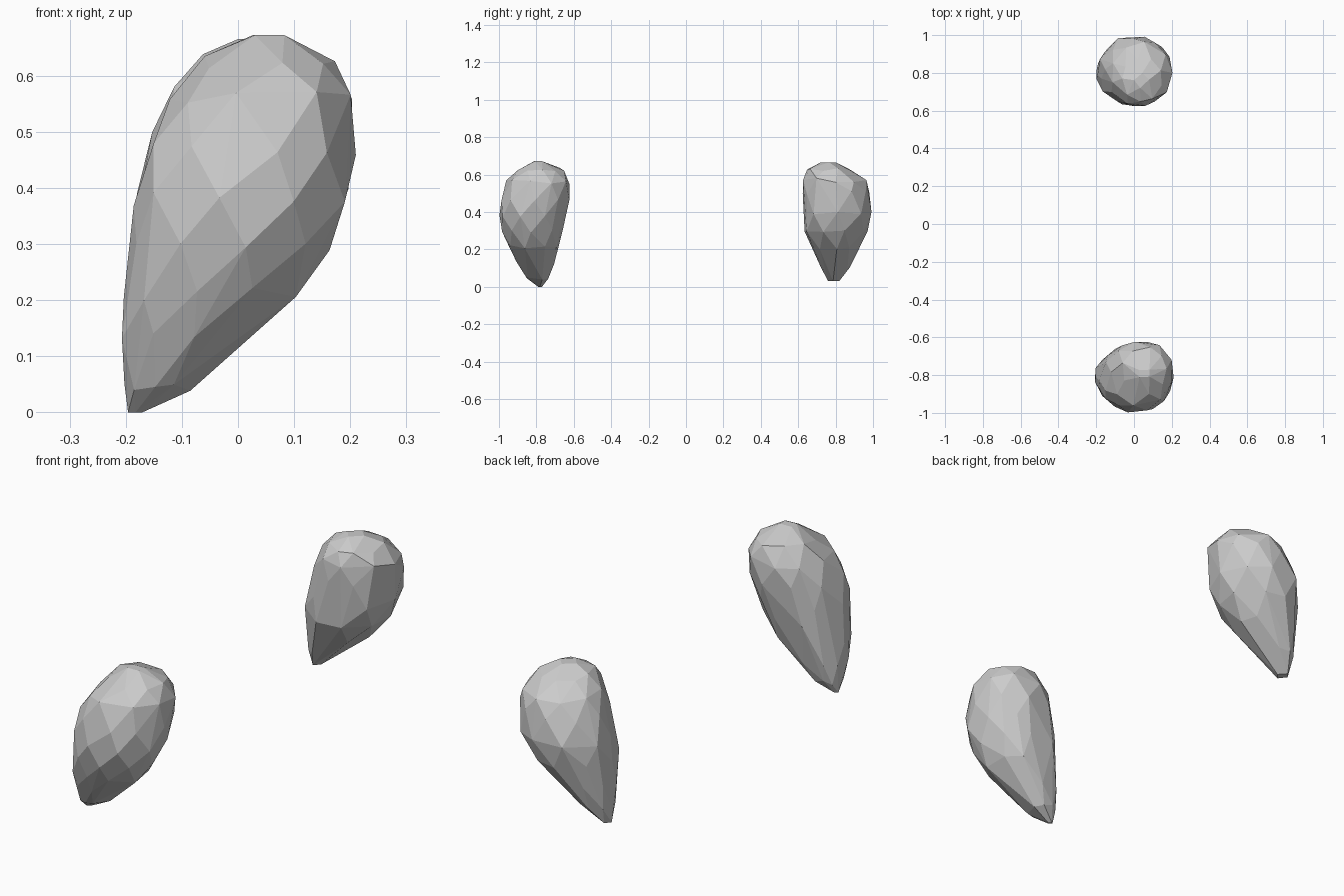
import bpy, bmesh, math, random

if "Cube" in bpy.data.objects:
    bpy.data.objects.remove(bpy.data.objects["Cube"])


def make_stone(name, rings, sides, seed):
    """Faceted teardrop stone: hull around jittered rings (z, x0, x1, y0, y1)."""
    rng = random.Random(seed)
    bm = bmesh.new()
    for i, (z, x0, x1, y0, y1) in enumerate(rings):
        end = i in (0, len(rings) - 1)
        n = 4 if end else sides
        cx, cy = (x0 + x1) / 2, (y0 + y1) / 2
        rx, ry = (x1 - x0) / 2, (y1 - y0) / 2
        for k in range(n):
            a = math.tau * (k + 0.5 * (i % 2) + rng.uniform(-0.15, 0.15)) / n
            r = 1.0 if end else rng.uniform(0.98, 1.05)
            dz = 0 if end else rng.uniform(-0.012, 0.012)
            x = min(max(cx + rx * r * math.cos(a), -0.21), 0.21)
            y = cy + ry * r * math.sin(a)
            y = math.copysign(min(max(abs(y), 0.62), 1.0), y)
            bm.verts.new((x, y, z + dz))
    hull = bmesh.ops.convex_hull(bm, input=bm.verts)
    loose = [v for v in bm.verts if not v.link_faces]
    bmesh.ops.delete(bm, geom=loose, context='VERTS')
    # merge nearly coplanar triangles into larger facets
    bmesh.ops.dissolve_limit(bm, angle_limit=math.radians(6),
                             verts=bm.verts, edges=bm.edges)
    bmesh.ops.recalc_face_normals(bm, faces=bm.faces)
    mesh = bpy.data.meshes.new(name)
    bm.to_mesh(mesh)
    bm.free()
    obj = bpy.data.objects.new(name, mesh)
    bpy.context.collection.objects.link(obj)


# front stone, tip leaning to the left
make_stone("front_stone", [
    (0.00, -0.196, -0.17, -0.79, -0.77),
    (0.05, -0.20, -0.08, -0.85, -0.73),
    (0.13, -0.21, 0.00, -0.905, -0.70),
    (0.21, -0.205, 0.105, -0.95, -0.675),
    (0.30, -0.19, 0.16, -0.98, -0.65),
    (0.38, -0.18, 0.20, -1.00, -0.635),
    (0.47, -0.165, 0.21, -0.99, -0.625),
    (0.56, -0.12, 0.207, -0.96, -0.62),
    (0.625, -0.06, 0.17, -0.90, -0.65),
    (0.672, 0.02, 0.09, -0.82, -0.76)], 9, 3)

# back stone, slightly shorter and blunter at the tip
make_stone("back_stone", [
    (0.03, -0.195, -0.145, 0.76, 0.82),
    (0.11, -0.20, -0.06, 0.725, 0.875),
    (0.20, -0.20, 0.07, 0.68, 0.925),
    (0.30, -0.195, 0.15, 0.635, 0.97),
    (0.40, -0.18, 0.195, 0.63, 1.00),
    (0.50, -0.15, 0.20, 0.625, 0.985),
    (0.57, -0.115, 0.20, 0.625, 0.96),
    (0.63, -0.06, 0.15, 0.65, 0.88),
    (0.665, 0.00, 0.08, 0.72, 0.80)], 9, 8)
